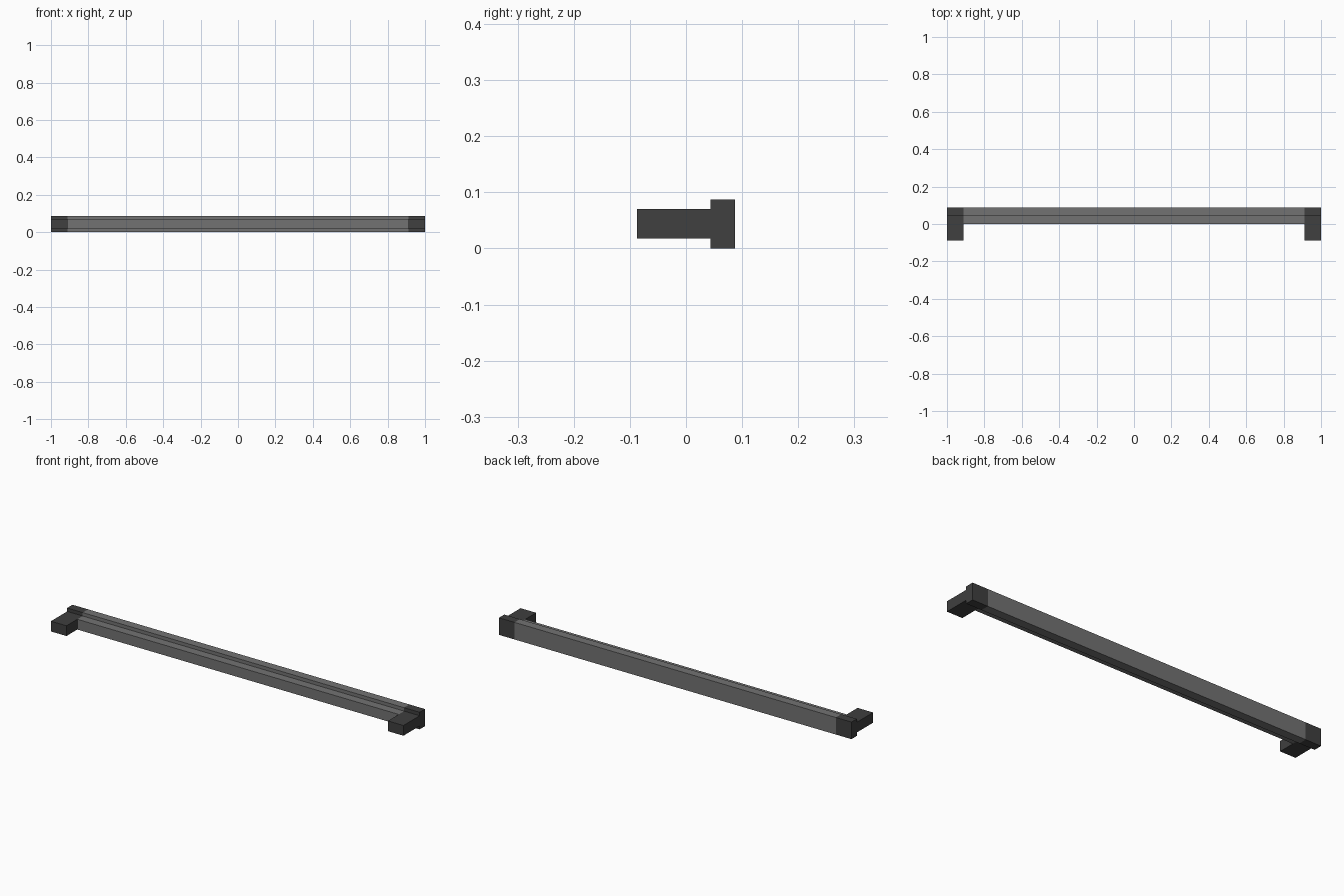
import bpy
import bmesh

if "Cube" in bpy.data.objects:
    bpy.data.objects.remove(bpy.data.objects["Cube"])


def material(name, grey):
    m = bpy.data.materials.new(name)
    m.diffuse_color = (grey, grey, grey, 1)
    m.use_nodes = True
    m.node_tree.nodes["Principled BSDF"].inputs["Base Color"].default_value = m.diffuse_color
    return m


def extrude_tee(name, x0, x1, front_y, mat):
    """T-shaped side profile (y, z) extruded along x."""
    back, step = 0.0875, 0.044
    profile = [(back, 0), (back, 0.0875), (step, 0.0875), (step, 0.07),
               (front_y, 0.07), (front_y, 0.0175), (step, 0.0175), (step, 0)]
    bm = bmesh.new()
    face = bm.faces.new([bm.verts.new((x0, y, z)) for y, z in profile])
    ext = bmesh.ops.extrude_face_region(bm, geom=[face], use_keep_orig=True)
    moved = [v for v in ext["geom"] if isinstance(v, bmesh.types.BMVert)]
    bmesh.ops.translate(bm, verts=moved, vec=(x1 - x0, 0, 0))
    bmesh.ops.recalc_face_normals(bm, faces=bm.faces)
    mesh = bpy.data.meshes.new(name)
    bm.to_mesh(mesh)
    bm.free()
    mesh.materials.append(mat)
    obj = bpy.data.objects.new(name, mesh)
    bpy.context.collection.objects.link(obj)
    return obj


bar_grey = material("bar_grey", 0.17)
cap_grey = material("cap_dark_grey", 0.05)

# Long rail with a shallow front rib
extrude_tee("rail", -0.912, 0.912, 0.0, bar_grey)

# End brackets with the rib reaching forward
extrude_tee("left_bracket", -1.0, -0.912, -0.0875, cap_grey)
extrude_tee("right_bracket", 0.912, 1.0, -0.0875, cap_grey)
